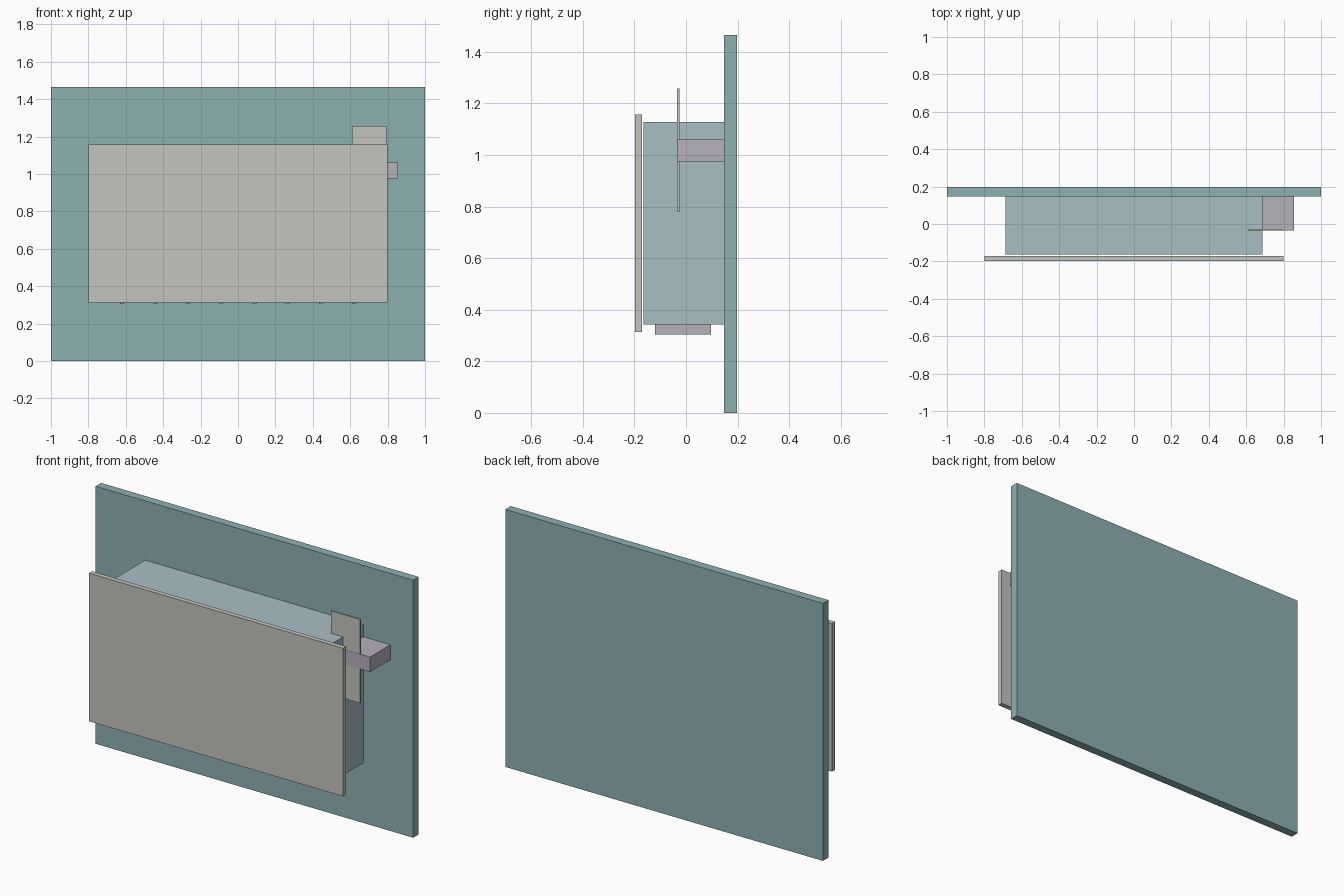
import bpy

if "Cube" in bpy.data.objects:
    bpy.data.objects.remove(bpy.data.objects["Cube"])


def material(name, rgb):
    m = bpy.data.materials.new(name)
    m.diffuse_color = (*rgb, 1)
    m.use_nodes = True
    m.node_tree.nodes["Principled BSDF"].inputs["Base Color"].default_value = m.diffuse_color
    return m


def box(name, xs, ys, zs, mat):
    """Box spanning the given min/max range on each axis."""
    spans = (xs, ys, zs)
    bpy.ops.mesh.primitive_cube_add(size=1, location=[(a + b) / 2 for a, b in spans])
    ob = bpy.context.object
    ob.name = name
    ob.scale = [b - a for a, b in spans]
    bpy.ops.object.transform_apply(location=False, rotation=False, scale=True)
    ob.data.materials.append(mat)
    return ob


teal = material("teal", (0.27, 0.44, 0.45))
blue = material("blue_grey", (0.40, 0.52, 0.56))
stone = material("stone", (0.55, 0.55, 0.52))
mauve = material("mauve_grey", (0.46, 0.44, 0.50))

# Wall panel, housing and floating front cover
box("back_wall", (-1, 1), (0.148, 0.197), (0, 1.466), teal)
box("housing", (-0.688, 0.686), (-0.164, 0.148), (0.342, 1.129), blue)
box("front_cover", (-0.8, 0.8), (-0.198, -0.17), (0.314, 1.157), stone)

# Side bracket with its thin upright plate
box("side_bracket", (0.686, 0.856), (-0.035, 0.148), (0.975, 1.06), mauve)
box("bracket_plate", (0.61, 0.793), (-0.034, -0.026), (0.78, 1.257), stone)

# Row of fins under the housing
for i in range(8):
    x = -0.62 + i * 0.177
    box(f"bottom_fin_{i + 1}", (x - 0.01, x + 0.01), (-0.12, 0.097), (0.304, 0.342), mauve)
